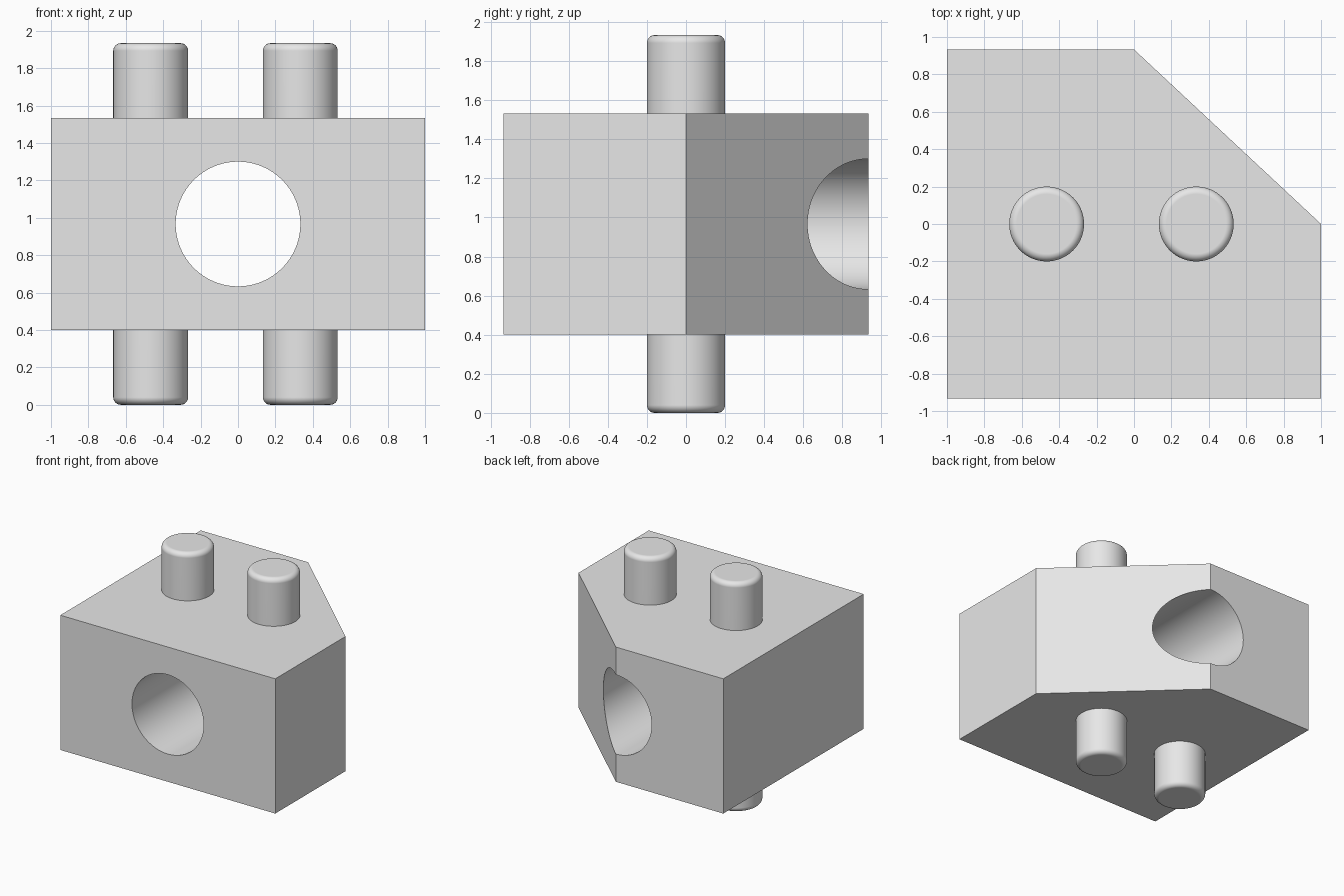
import bpy
import bmesh
from mathutils import Matrix

if "Cube" in bpy.data.objects:
    bpy.data.objects.remove(bpy.data.objects["Cube"], do_unlink=True)

grey = bpy.data.materials.new("plain_grey")
grey.use_nodes = True
grey.diffuse_color = (0.8, 0.8, 0.8, 1)
grey.node_tree.nodes["Principled BSDF"].inputs["Base Color"].default_value = (0.8, 0.8, 0.8, 1)

HALF_DEPTH = 0.933
BOTTOM, TOP = 0.4, 1.533
HEIGHT = TOP + BOTTOM
MIDDLE = HEIGHT / 2
PIN_RADIUS = 0.2
PIN_SINK = 0.05


def make_object(name, bm):
    bmesh.ops.recalc_face_normals(bm, faces=bm.faces[:])
    mesh = bpy.data.meshes.new(name)
    bm.to_mesh(mesh)
    bm.free()
    mesh.materials.append(grey)
    obj = bpy.data.objects.new(name, mesh)
    bpy.context.collection.objects.link(obj)
    return obj


def activate(obj):
    bpy.ops.object.select_all(action='DESELECT')
    obj.select_set(True)
    bpy.context.view_layer.objects.active = obj


def smooth(obj):
    activate(obj)
    bpy.ops.object.shade_smooth_by_angle()


# Block: plan outline with one slanted corner, extruded upward
outline = [(-1, -HALF_DEPTH), (1, -HALF_DEPTH), (1, 0), (0, HALF_DEPTH), (-1, HALF_DEPTH)]
bm = bmesh.new()
base = bm.faces.new([bm.verts.new((x, y, BOTTOM)) for x, y in outline])
extruded = bmesh.ops.extrude_face_region(bm, geom=[base], use_keep_orig=True)["geom"]
bmesh.ops.translate(bm, vec=(0, 0, TOP - BOTTOM),
                    verts=[v for v in extruded if isinstance(v, bmesh.types.BMVert)])
block = make_object("block", bm)

# Round hole from front to back
bm = bmesh.new()
bmesh.ops.create_cone(bm, cap_ends=True, segments=96, radius1=1 / 3, radius2=1 / 3, depth=3,
                      matrix=Matrix.Translation((0, 0, MIDDLE)) @ Matrix.Rotation(1.5707963, 4, 'X'))
cutter = make_object("hole_cutter", bm)
cutter.hide_render = True
cut = block.modifiers.new("hole", 'BOOLEAN')
cut.operation = 'DIFFERENCE'
cut.solver = 'EXACT'
cut.object = cutter
activate(block)
bpy.ops.object.modifier_apply(modifier=cut.name)
bpy.data.objects.remove(cutter, do_unlink=True)
smooth(block)


# Pins: round pegs with a filleted outer rim
def make_pin(name, x, inner_z, outer_z):
    bm = bmesh.new()
    bmesh.ops.create_cone(bm, cap_ends=True, segments=64, radius1=PIN_RADIUS, radius2=PIN_RADIUS,
                          depth=abs(outer_z - inner_z),
                          matrix=Matrix.Translation((x, 0, (inner_z + outer_z) / 2)))
    rim = [e for e in bm.edges if all(abs(v.co.z - outer_z) < 0.001 for v in e.verts)]
    bmesh.ops.bevel(bm, geom=rim, offset=0.04, segments=8, profile=0.5, affect='EDGES')
    pin = make_object(name, bm)
    smooth(pin)
    weighted = pin.modifiers.new("even_shading", 'WEIGHTED_NORMAL')
    weighted.keep_sharp = True


for side, x in (("right", -0.467), ("left", 0.333)):
    make_pin("upper_pin_" + side, x, TOP - PIN_SINK, HEIGHT)
    make_pin("lower_pin_" + side, x, BOTTOM + PIN_SINK, 0)
